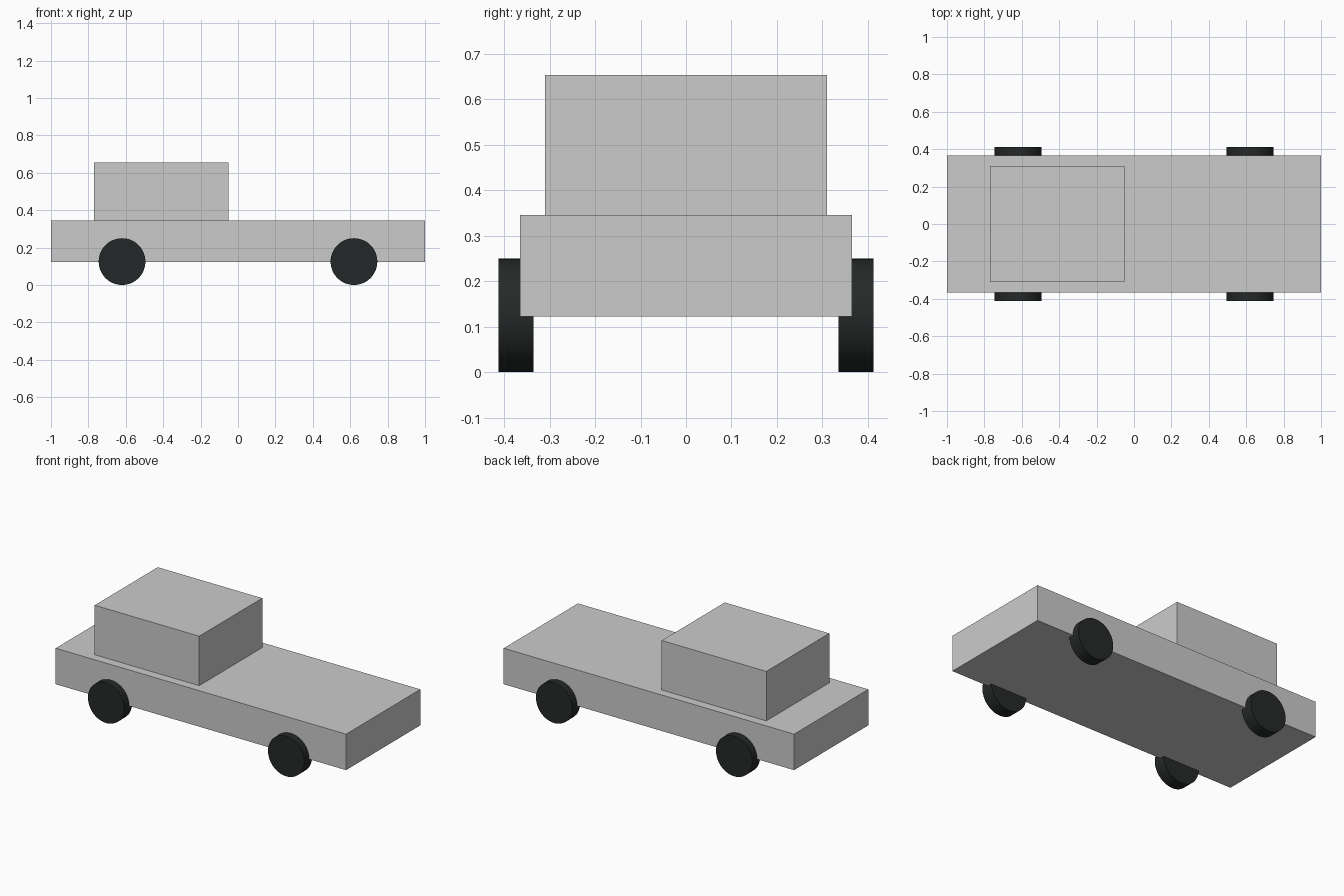
import bpy
import math

if "Cube" in bpy.data.objects:
    bpy.data.objects.remove(bpy.data.objects["Cube"])


def box(name, x, y, z):
    """Box spanning the given (min, max) ranges."""
    spans = (x, y, z)
    bpy.ops.mesh.primitive_cube_add(size=1, location=[(a + b) / 2 for a, b in spans])
    obj = bpy.context.object
    obj.name = name
    obj.scale = [b - a for a, b in spans]
    bpy.ops.object.transform_apply(location=False, rotation=False, scale=True)
    return obj


# Rubber colour for the wheels
rubber = bpy.data.materials.new("dark_rubber")
rubber.diffuse_color = (0.018, 0.022, 0.021, 1)
rubber.use_nodes = True
rubber.node_tree.nodes["Principled BSDF"].inputs["Base Color"].default_value = rubber.diffuse_color

# Long flat body and the cab on top
box("body", (-1, 1), (-0.365, 0.365), (0.122, 0.346))
box("cab", (-0.77, -0.05), (-0.31, 0.31), (0.346, 0.654))

# Four wheels, partly sunk into the body sides
for end, x in (("left", -0.62), ("right", 0.62)):
    for side, y in (("front", -0.3735), ("back", 0.3735)):
        bpy.ops.mesh.primitive_cylinder_add(
            vertices=48, radius=0.125, depth=0.077,
            location=(x, y, 0.125), rotation=(math.pi / 2, 0, 0))
        wheel = bpy.context.object
        wheel.name = f"wheel_{side}_{end}"
        wheel.data.materials.append(rubber)
        bpy.ops.object.shade_smooth_by_angle(angle=math.radians(30))
